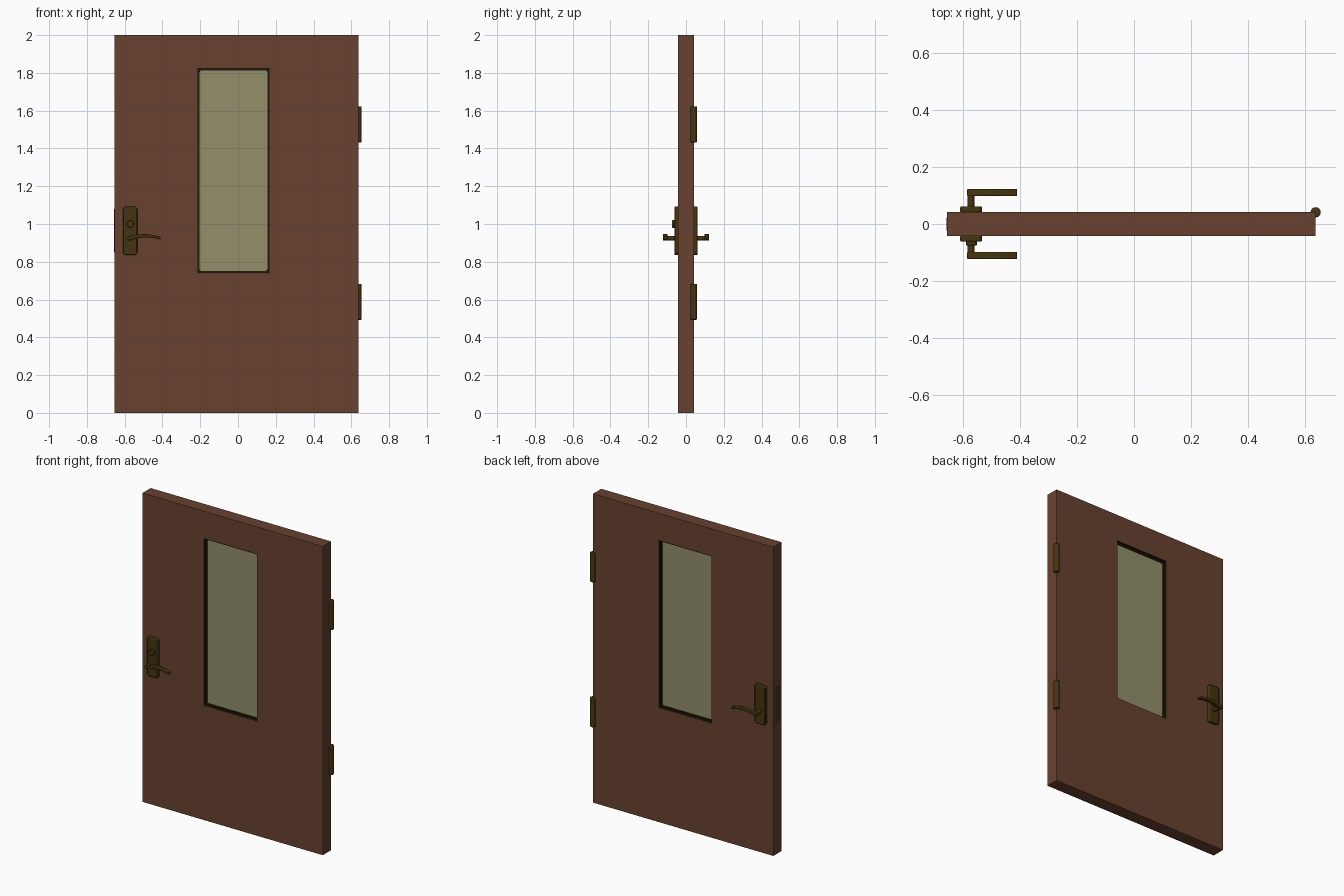
import bpy, bmesh, math

if "Cube" in bpy.data.objects:
    bpy.data.objects.remove(bpy.data.objects["Cube"])


def material(name, rgb):
    m = bpy.data.materials.new(name)
    m.diffuse_color = (*rgb, 1)
    m.use_nodes = True
    m.node_tree.nodes["Principled BSDF"].inputs["Base Color"].default_value = m.diffuse_color
    return m


WOOD = material("brown_wood", (0.138, 0.054, 0.028))
GLASS = material("pale_glass", (0.288, 0.279, 0.144))
BRONZE = material("dark_bronze", (0.060, 0.036, 0.005))
TRIM = material("dark_trim", (0.016, 0.011, 0.003))


def finish(name, bm, mats, bevel=0, smooth=False, mirror=False):
    bmesh.ops.recalc_face_normals(bm, faces=bm.faces)
    me = bpy.data.meshes.new(name)
    bm.to_mesh(me)
    bm.free()
    ob = bpy.data.objects.new(name, me)
    bpy.context.collection.objects.link(ob)
    for m in mats:
        me.materials.append(m)
    if bevel:
        b = ob.modifiers.new("bevel", 'BEVEL')
        b.width, b.segments, b.limit_method = bevel, 2, 'ANGLE'
        b.angle_limit = math.radians(40)
    if mirror:
        ob.modifiers.new("mirror", 'MIRROR').use_axis = (False, True, False)
    if smooth:
        bpy.ops.object.select_all(action='DESELECT')
        ob.select_set(True)
        bpy.context.view_layer.objects.active = ob
        bpy.ops.object.shade_smooth_by_angle(angle=math.radians(35))
    return ob


def prism(name, outline, y0, y1, mat, **kw):
    """Extrude an x-z outline along y."""
    bm = bmesh.new()
    face = bm.faces.new([bm.verts.new((x, y0, z)) for x, z in outline])
    ext = bmesh.ops.extrude_face_region(bm, geom=[face])["geom"]
    bmesh.ops.translate(bm, vec=(0, y1 - y0, 0),
                        verts=[v for v in ext if isinstance(v, bmesh.types.BMVert)])
    return finish(name, bm, [mat], **kw)


def rect(x0, x1, z0, z1):
    return [(x0, z0), (x1, z0), (x1, z1), (x0, z1)]


def round_rect(x0, x1, z0, z1, r, n=5):
    pts = []
    for k, (cx, cz) in enumerate(rect(x0 + r, x1 - r, z0 + r, z1 - r)):
        for i in range(n):
            a = math.pi * (1 + k / 2) + math.pi / 2 * i / (n - 1)
            pts.append((cx + r * math.cos(a), cz + r * math.sin(a)))
    return pts


def circle(cx, cz, r, n=20):
    return [(cx + r * math.cos(2 * math.pi * i / n), cz + r * math.sin(2 * math.pi * i / n))
            for i in range(n)]


def frame(name, outer, inner, half, mats, inner_index=0, corner=0.008):
    """Slab with a rectangular opening; the opening walls may take another colour."""
    bm = bmesh.new()
    rings = [[bm.verts.new((x, y, z)) for x, z in loop]
             for y in (-half, half) for loop in (outer, inner)]
    of, inf, ob_, inb = rings
    for i in range(4):
        j = (i + 1) % 4
        for a, b in ((of, inf), (ob_, inb), (of, ob_)):
            bm.faces.new((a[i], a[j], b[j], b[i]))
        bm.faces.new((inf[i], inf[j], inb[j], inb[i])).material_index = inner_index
    edges = [bm.edges.get((inf[i], inb[i])) for i in range(4)]
    bmesh.ops.bevel(bm, geom=edges, offset=corner, segments=3, profile=0.5,
                    affect='EDGES', material=inner_index)
    return finish(name, bm, mats)


# Door slab with window opening, recessed trim and glass
opening = rect(-0.213, 0.165, 0.742, 1.823)
pane = rect(-0.203, 0.156, 0.752, 1.813)
frame("door_slab", rect(-0.655, 0.637, 0, 2), opening, 0.042, [WOOD, TRIM], 1)
frame("window_trim", opening, pane, 0.027, [TRIM])
prism("window_glass", pane, -0.02, 0.02, GLASS)

# Handle plates on both faces
prism("handle_plate", round_rect(-0.61, -0.533, 0.836, 1.092, 0.016), -0.062, -0.04,
      BRONZE, bevel=0.005, smooth=True, mirror=True)

# Lever handles: spindle and curved tapering grip
prism("lever_spindle", circle(-0.572, 0.924, 0.0125, 16), -0.112, -0.055, BRONZE,
      smooth=True, mirror=True)
top, bottom = [], []
for i in range(13):
    t = i / 12
    x = -0.585 + 0.175 * t
    z = 0.922 + 0.016 * math.sin(math.pi * min(1, t * 0.95))
    h = 0.011 - 0.004 * t
    top.append((x, z + h))
    bottom.append((x, z - h))
prism("lever_grip", bottom + top[::-1], -0.123, -0.098, BRONZE, bevel=0.003,
      smooth=True, mirror=True)

# Lock cylinder on the front only
prism("lock_cylinder", circle(-0.57, 1.0, 0.02), -0.075, -0.055, BRONZE,
      bevel=0.003, smooth=True)

# Latch plate on the closing edge
prism("latch_plate", rect(-0.657, -0.645, 0.85, 1.08), -0.022, 0.022, BRONZE)

# Hinge barrels
for label, z in (("lower", 0.588), ("upper", 1.527)):
    bm = bmesh.new()
    bmesh.ops.create_cone(bm, cap_ends=True, segments=16, radius1=0.018, radius2=0.018, depth=0.19)
    bmesh.ops.translate(bm, vec=(0.637, 0.041, z), verts=bm.verts)
    finish(label + "_hinge", bm, [BRONZE], bevel=0.005, smooth=True)
